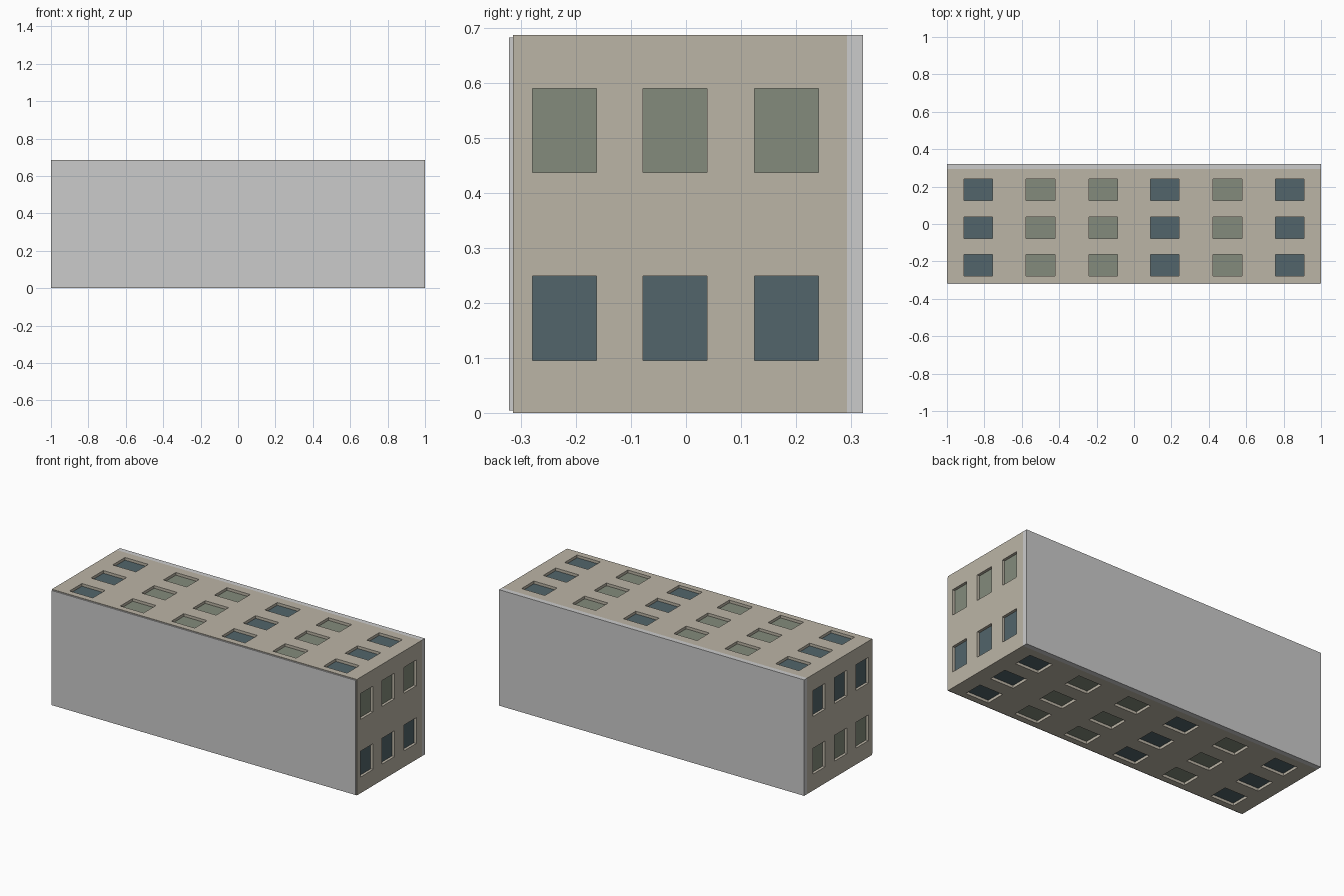
import bpy, bmesh
from mathutils import Matrix, Vector

if "Cube" in bpy.data.objects:
    bpy.data.objects.remove(bpy.data.objects["Cube"])

H = 0.687            # height of the block in z
RECESS = 0.016       # depth of the window openings


def material(name, rgb):
    m = bpy.data.materials.new(name)
    m.diffuse_color = (*rgb, 1)
    m.use_nodes = True
    m.node_tree.nodes["Principled BSDF"].inputs["Base Color"].default_value = m.diffuse_color
    return m


def boxes(name, items, mat=None):
    """One object made of boxes given as (centre, size)."""
    bm = bmesh.new()
    for centre, size in items:
        bmesh.ops.create_cube(bm, size=1, matrix=Matrix.Translation(centre)
                              @ Matrix.Diagonal((*size, 1)))
    mesh = bpy.data.meshes.new(name)
    bm.to_mesh(mesh)
    bm.free()
    ob = bpy.data.objects.new(name, mesh)
    bpy.context.collection.objects.link(ob)
    if mat:
        mesh.materials.append(mat)
    return ob


wall = material("wall", (0.50, 0.46, 0.38))
dark = material("dark_glass", (0.085, 0.13, 0.145))
pale = material("pale_glass", (0.23, 0.26, 0.20))

# Main block, lying on its side with its storeys stacked along y
walls = boxes("walls", [((0, -0.011, H / 2), (2, 0.608, H))], wall)

# Roof slab at the back and base slab at the front
boxes("roof_slab", [((0, 0.3075, H / 2), (2, 0.029, H))])
boxes("base_slab", [((0, -0.3185, H / 2), (1.992, 0.007, H - 0.008))])

# Window layout: three storeys, six columns on long sides, two on the ends
storeys = (-0.221, -0.020, 0.183)
columns = list(zip((-0.833, -0.5, -0.165, 0.165, 0.5, 0.833), "dppdpd"))
end_columns = ((0.172, "d"), (0.5135, "p"))
W, S = 0.153, 0.116

cuts, panes = [], {"d": [], "p": []}


def window(kind, surface, normal):
    """Add an opening and a pane at a surface point facing along normal."""
    axis = Vector(normal)
    across = (Vector((W, 0, 0)) if normal[2] else Vector((0, 0, W)))
    face = across + Vector((0, S, 0))
    depth = Vector([abs(c) for c in normal])
    p = Vector(surface)
    cuts.append((p, face + depth * 2 * (RECESS + 0.004)))
    panes[kind].append((p - axis * (RECESS + 0.003), face + depth * 0.006))


for y in storeys:
    for x, kind in columns:
        window(kind, (x, y, H), (0, 0, 1))
        window(kind, (-x, y, 0), (0, 0, -1))
    for z, kind in end_columns:
        window(kind, (1, y, z), (1, 0, 0))
        window(kind, (-1, y, H - z), (-1, 0, 0))

# Cut the openings
cutter = boxes("window_cutter", cuts)
cutter.hide_render = True
cutter.hide_viewport = True
mod = walls.modifiers.new("windows", "BOOLEAN")
mod.operation = "DIFFERENCE"
mod.solver = "EXACT"
mod.object = cutter

# Glass
boxes("dark_windows", panes["d"], dark)
boxes("pale_windows", panes["p"], pale)
